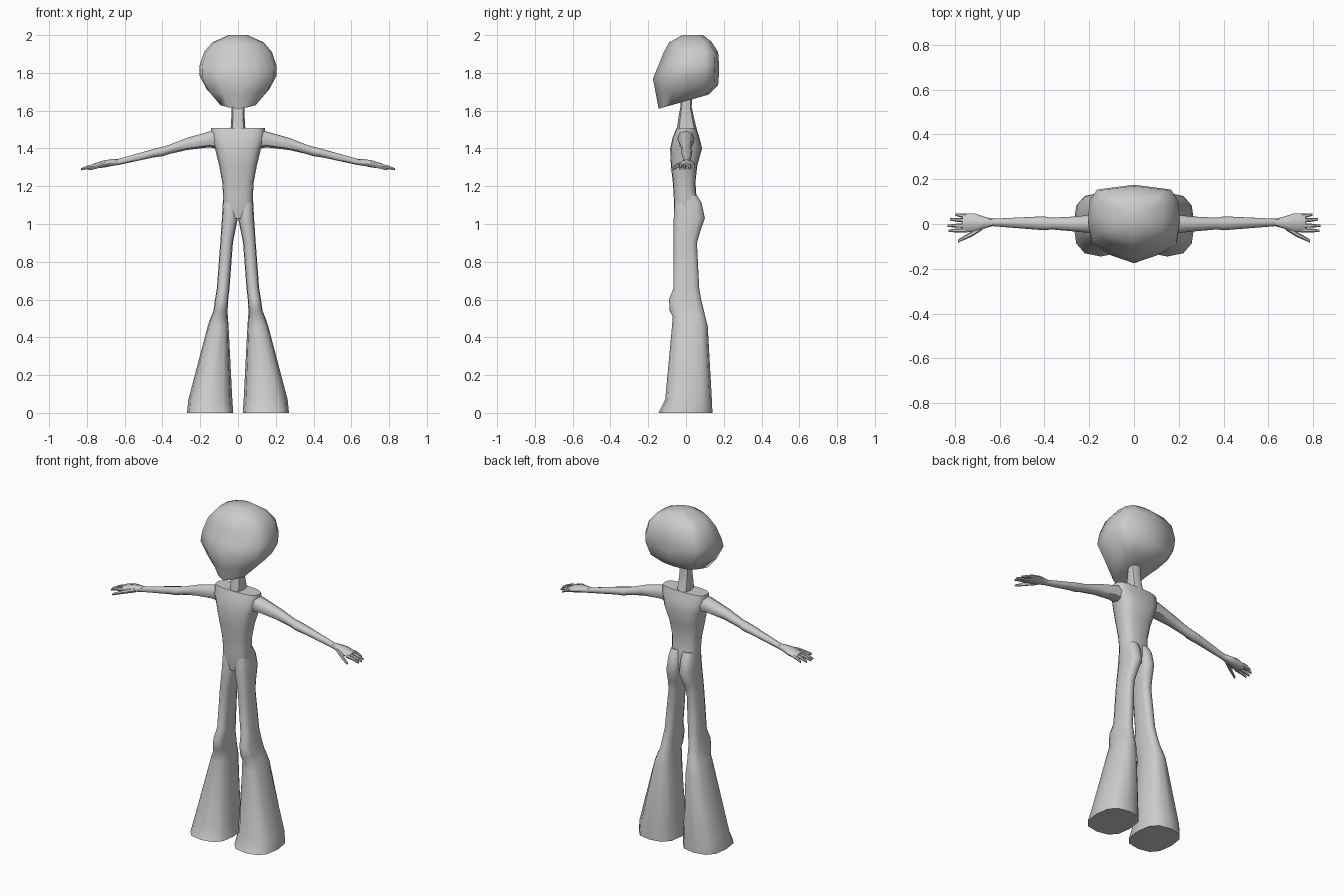
import bpy, bmesh, math
from mathutils import Vector


def oval(c, u, v, n=12, p=0.8):
    """Rounded-box ring round c with half axes u and v."""
    c, u, v = Vector(c), Vector(u), Vector(v)
    pts = []
    for i in range(n):
        a = 2 * math.pi * i / n
        ca, sa = math.cos(a), math.sin(a)
        pts.append(c + u * math.copysign(abs(ca) ** p, ca) + v * math.copysign(abs(sa) ** p, sa))
    return pts


def loft(name, rings, mirror=False, angle=50):
    """Skin a list of rings, cap the ends, optionally mirror across x."""
    bm = bmesh.new()
    vs = [[bm.verts.new(p) for p in r] for r in rings]
    n = len(rings[0])
    for a, b in zip(vs, vs[1:]):
        for i in range(n):
            j = (i + 1) % n
            bm.faces.new((a[i], a[j], b[j], b[i]))
    bm.faces.new(vs[0])
    bm.faces.new(vs[-1])
    bmesh.ops.recalc_face_normals(bm, faces=bm.faces)
    me = bpy.data.meshes.new(name)
    bm.to_mesh(me)
    bm.free()
    ob = bpy.data.objects.new(name, me)
    bpy.context.collection.objects.link(ob)
    bpy.ops.object.select_all(action='DESELECT')
    ob.select_set(True)
    bpy.context.view_layer.objects.active = ob
    bpy.ops.object.shade_smooth_by_angle(angle=math.radians(angle))
    if mirror:
        ob.modifiers.new("mirror", 'MIRROR')
    return ob


def level(x0, x1, y0, y1, z, n=12, p=0.8):
    """Horizontal ring from its x and y limits."""
    return oval(((x0 + x1) / 2, (y0 + y1) / 2, z), ((x1 - x0) / 2, 0, 0), (0, (y1 - y0) / 2, 0), n, p)


def limb(x, y, z, ry, rz, n=8):
    """Ring facing along x, for arms and fingers."""
    return oval((x, y, z), (0, ry, 0), (0, 0, rz), n, 0.9)


# Head: pointed-front, flat-back outline, tilted towards the chin
half = [(0, -1), (.5, -.8), (.93, -.5), (1, 0), (.97, .55), (.8, .87), (0, 1)]
outline = half + [(-x, y) for x, y in half[-2:0:-1]]


def head_ring(zf, zb, yf, yb, w):
    return [(x * w, (yf + yb) / 2 + y * (yb - yf) / 2, zf + (zb - zf) * (y + 1) / 2) for x, y in outline]


loft("head", [head_ring(*r) for r in [
    (1.61, 1.685, -.145, .12, .10),
    (1.69, 1.735, -.16, .17, .165),
    (1.77, 1.80, -.175, .175, .204),
    (1.83, 1.84, -.15, .175, .205),
    (1.91, 1.91, -.118, .17, .18),
    (1.96, 1.965, -.09, .135, .135),
    (2.0, 2.0, -.02, .09, .05)]])

# Neck
loft("neck", [level(-w, w, f, b, z, 8) for w, f, b, z in [
    (.04, -.05, .06, 1.49), (.036, -.042, .045, 1.55), (.034, -.03, .03, 1.62), (.038, -.025, .035, 1.69)]])

# Torso
loft("torso", [level(-w, w, f, b, z, 16, .7) for w, f, b, z in [
    (.06, -.055, .06, 1.03),
    (.081, -.064, .065, 1.09),
    (.079, -.065, .055, 1.15),
    (.083, -.07, .05, 1.22),
    (.10, -.08, .06, 1.31),
    (.122, -.084, .085, 1.40),
    (.143, -.07, .07, 1.46),
    (.142, -.05, .055, 1.508)]])

# Flared legs with seat, knee and hem
loft("leg", [level(*r, 12, .75) for r in [
    (.004, .074, -.05, .06, 1.15),
    (.001, .081, -.06, .083, 1.11),
    (.001, .085, -.065, .10, 1.03),
    (.015, .09, -.065, .075, .96),
    (.027, .094, -.065, .058, .90),
    (.045, .112, -.066, .07, .66),
    (.052, .122, -.09, .08, .60),
    (.055, .13, -.086, .095, .54),
    (.054, .143, -.07, .102, .51),
    (.05, .16, -.074, .115, .46),
    (.03, .263, -.11, .137, .07),
    (.025, .27, -.145, .14, 0)]], mirror=True)

# Arms
loft("arm", [limb(*r) for r in [
    (.10, 0, 1.45, .045, .055),
    (.15, 0, 1.448, .045, .042),
    (.27, 0, 1.424, .033, .032),
    (.37, .002, 1.393, .026, .024),
    (.40, .003, 1.384, .031, .025),
    (.45, .004, 1.374, .028, .022),
    (.64, .007, 1.327, .016, .016)]], mirror=True)

# Palm
loft("palm", [limb(*r) for r in [
    (.63, .007, 1.329, .016, .016),
    (.67, .006, 1.325, .027, .018),
    (.71, .006, 1.318, .041, .019),
    (.765, .004, 1.306, .042, .013)]], mirror=True)

# Fingers: root y, tip x, tip y
for i, (y0, x1, y1) in enumerate([(.036, .797, .042), (.016, .822, .021), (-.007, .832, -.008), (-.028, .828, -.03)]):
    loft(f"finger_{i + 1}", [limb(.75, y0, 1.309, .010, .011, 6),
                             limb((.75 + x1) / 2, (y0 + y1) / 2, 1.303, .009, .010, 6),
                             limb(x1, y1, 1.29, .005, .006, 6)], mirror=True)

# Thumb
loft("thumb", [limb(.675, -.012, 1.32, .014, .013, 6),
               limb(.725, -.045, 1.31, .012, .012, 6),
               limb(.785, -.076, 1.29, .007, .007, 6)], mirror=True)
